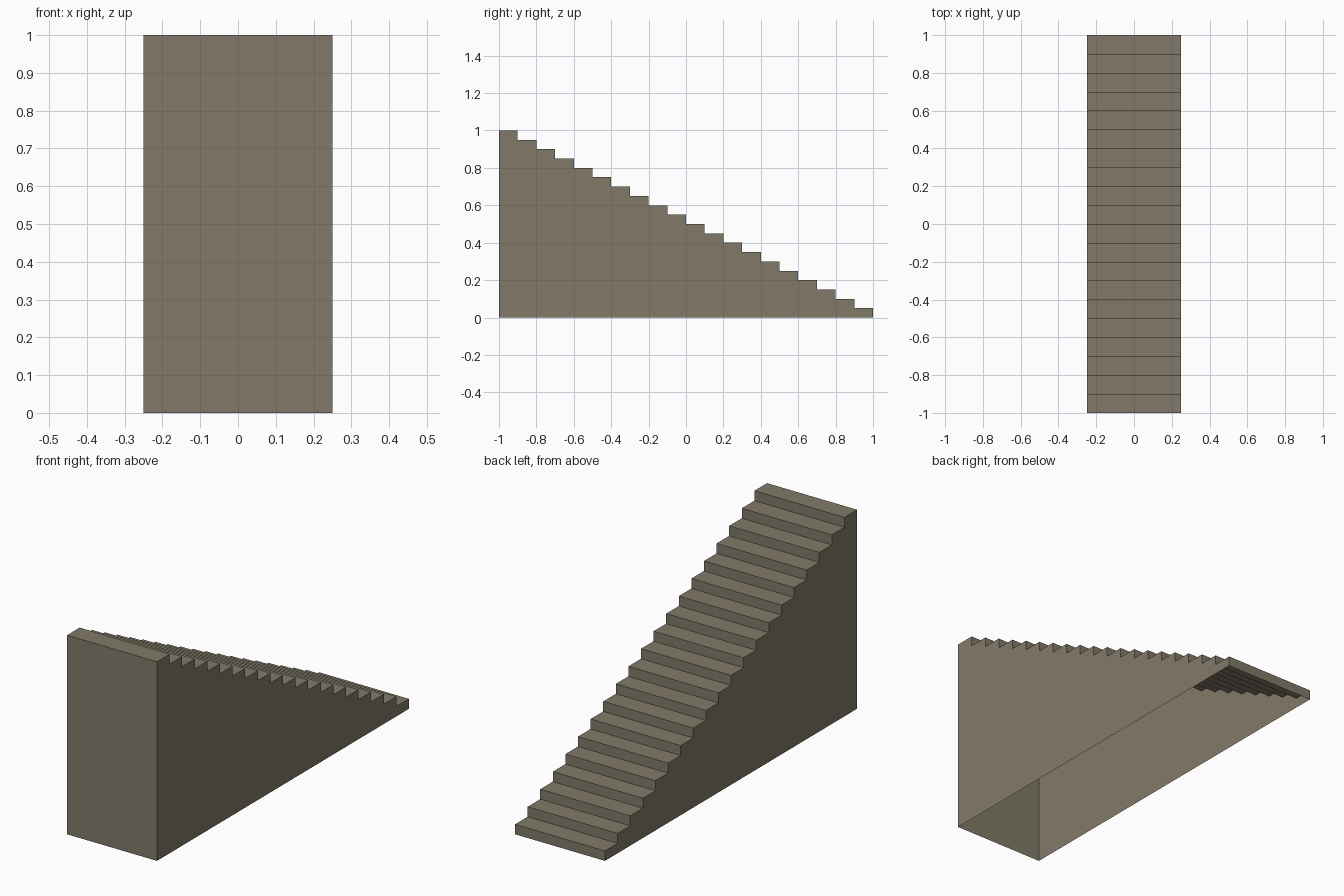
import bpy, bmesh

if "Cube" in bpy.data.objects:
    bpy.data.objects.remove(bpy.data.objects["Cube"])

STEPS, RUN, RISE, HALF_W = 20, 0.1, 0.05, 0.25

stone = bpy.data.materials.new("grey_brown_stone")
stone.diffuse_color = (0.223, 0.195, 0.141, 1.0)
stone.use_nodes = True
stone.node_tree.nodes["Principled BSDF"].inputs["Base Color"].default_value = stone.diffuse_color

# Stair profile in the y-z plane, from the tall front to the low back
profile = [(-1.0, 0.0)]
for i in range(STEPS):
    z = 1.0 - i * RISE
    profile += [(-1.0 + i * RUN, z), (-1.0 + (i + 1) * RUN, z)]
profile.append((1.0, 0.0))

bm = bmesh.new()
left = [bm.verts.new((-HALF_W, y, z)) for y, z in profile]
right = [bm.verts.new((HALF_W, y, z)) for y, z in profile]

# Front wall, treads and risers (the underside stays open)
for i in range(len(profile) - 1):
    bm.faces.new((left[i], right[i], right[i + 1], left[i + 1]))

# Side walls
bm.faces.new(left)
bm.faces.new(right[::-1])
bm.normal_update()

mesh = bpy.data.meshes.new("staircase")
bm.to_mesh(mesh)
bm.free()
mesh.materials.append(stone)
stairs = bpy.data.objects.new("staircase", mesh)
bpy.context.collection.objects.link(stairs)
